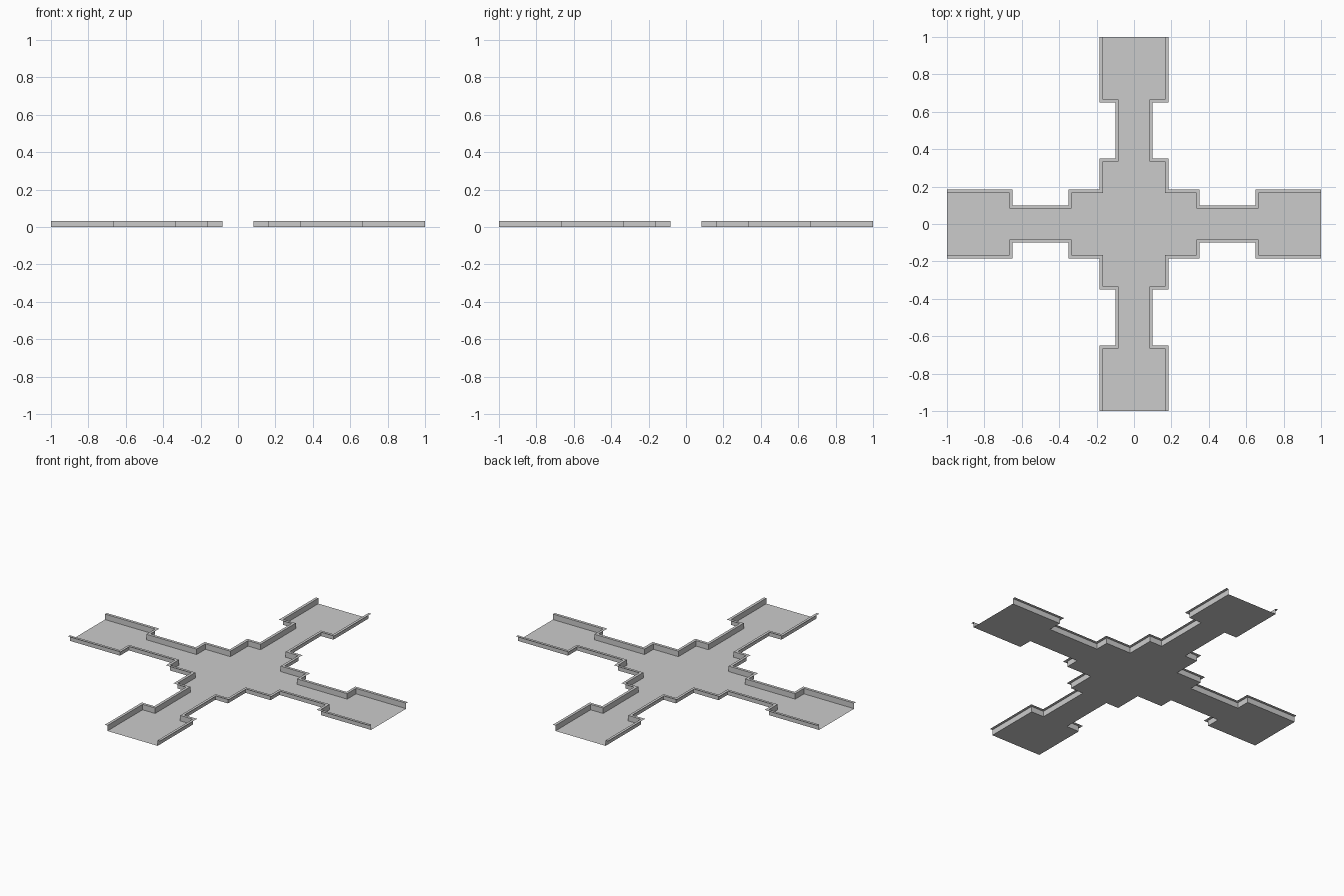
import bpy
import bmesh
from math import pi
from mathutils import Vector, Matrix

if "Cube" in bpy.data.objects:
    bpy.data.objects.remove(bpy.data.objects["Cube"])

HEIGHT = 0.033   # wall height
LIP = 0.0167     # width of the flat lip outside the wall
A, B, C, D = 1 / 12, 1 / 6, 1 / 3, 2 / 3

# Stepped edge of one quarter, from the right arm's end to the back arm's end
half = [(1, B), (D, B), (D, A), (C, A), (C, B)]
quarter = half + [(B, B)] + [(y, x) for x, y in reversed(half)]
path = [Vector((x, y, 0)) for x, y in quarter]

# Mitred outer line of the lip
normals = []
for p, q in zip(path, path[1:]):
    d = (q - p).normalized()
    normals.append(Vector((d.y, -d.x, 0)))
up = Vector((0, 0, HEIGHT))
outer = []
for i, p in enumerate(path):
    n = sum((normals[j] for j in (i - 1, i) if 0 <= j < len(normals)), Vector())
    outer.append(p + n * LIP + up)


def make_object(name, bm):
    mesh = bpy.data.meshes.new(name)
    bm.to_mesh(mesh)
    bm.free()
    obj = bpy.data.objects.new(name, mesh)
    bpy.context.collection.objects.link(obj)
    return obj


turns = [Matrix.Rotation(k * pi / 2, 3, 'Z') for k in range(4)]

# Cross-shaped floor
bm = bmesh.new()
bm.faces.new([bm.verts.new(r @ p) for r in turns for p in path])
make_object("floor", bm)

# Four stepped walls, each with a flat lip along its top
for k, r in enumerate(turns):
    bm = bmesh.new()
    rows = [[bm.verts.new(r @ p) for p in line]
            for line in (path, [p + up for p in path], outer)]
    for low, high in zip(rows, rows[1:]):
        for i in range(len(path) - 1):
            bm.faces.new((low[i + 1], low[i], high[i], high[i + 1]))
    make_object(f"wall_with_lip_{k + 1}", bm)
